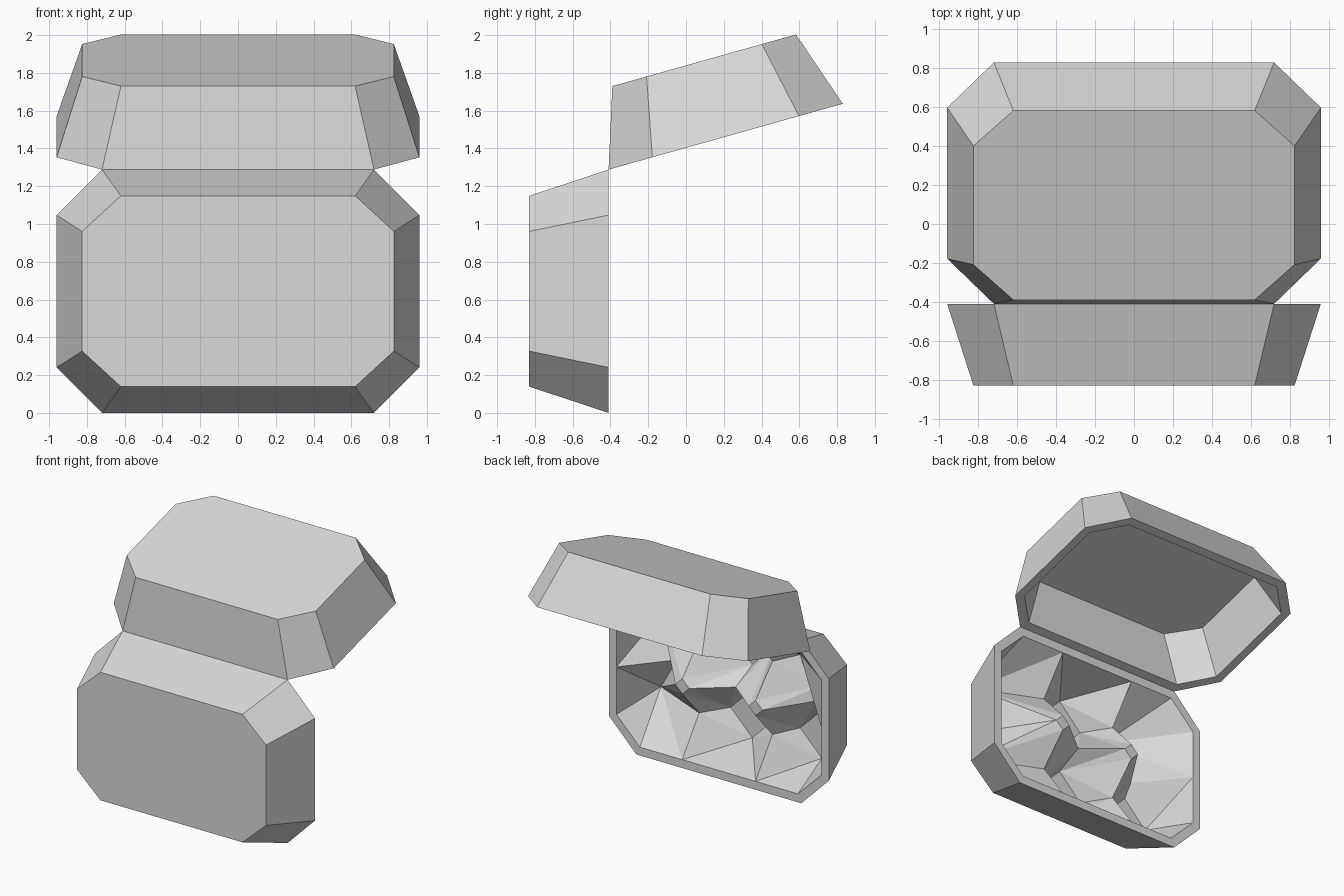
import bpy, bmesh, math
from mathutils import Vector

cube = bpy.data.objects.get("Cube")
if cube:
    bpy.data.objects.remove(cube, do_unlink=True)

pulp = bpy.data.materials.new("light_grey_pulp")
pulp.use_nodes = True
GREY = (0.7, 0.7, 0.7, 1)
pulp.diffuse_color = GREY
pulp.node_tree.nodes["Principled BSDF"].inputs["Base Color"].default_value = GREY

HALF = 0.644                          # half the depth of each tray
HINGE = Vector((0, -0.41, HALF * 2))
DEEP = 0.42                           # outer depth of each tray
TILT = math.radians(15.7)             # lid opening tilt


def octagon(hx, cx, hv, cv, d):
    """Chamfered rectangle at depth d, as local (x, v, d) points."""
    return [(cx, -hv, d), (hx, -cv, d), (hx, cv, d), (cx, hv, d),
            (-cx, hv, d), (-hx, cv, d), (-hx, -cv, d), (-cx, -hv, d)]


RIM = octagon(0.96, 0.72, HALF, 0.403, 0)
OUTER = octagon(0.825, 0.62, 0.505, 0.317, DEEP)
LIP = octagon(0.895, 0.69, 0.578, 0.375, 0)


class Tray:
    """Collects faces in tray coordinates and places them from the hinge."""

    def __init__(self, along, down):
        self.bm, self.cache = bmesh.new(), {}
        self.along, self.down = Vector(along), Vector(down)

    def vert(self, p):
        key = tuple(round(c, 4) for c in p)
        if key not in self.cache:
            x, v, d = p
            self.cache[key] = self.bm.verts.new(
                HINGE + Vector((x, 0, 0)) + self.along * (v + HALF) + self.down * d)
        return self.cache[key]

    def face(self, *points):
        self.bm.faces.new([self.vert(p) for p in points])

    def bridge(self, a, b):
        for i in range(len(a)):
            k = (i + 1) % len(a)
            self.face(a[i], a[k], b[k], b[i])

    def finish(self, name):
        bmesh.ops.recalc_face_normals(self.bm, faces=self.bm.faces)
        mesh = bpy.data.meshes.new(name)
        self.bm.to_mesh(mesh)
        self.bm.free()
        mesh.materials.append(pulp)
        bpy.context.collection.objects.link(bpy.data.objects.new(name, mesh))


# Lid: hollow tapered shell
lid = Tray((0, math.cos(TILT), math.sin(TILT)), (0, -math.sin(TILT), math.cos(TILT)))
ceiling = octagon(0.79, 0.58, 0.485, 0.3, 0.37)
lid.face(*OUTER)
lid.bridge(OUTER, RIM)
lid.bridge(RIM, LIP)
lid.bridge(LIP, ceiling)
lid.face(*ceiling)
lid.finish("carton_lid")

# Base: same shell, with the lip split where the cup dividers meet it
base = Tray((0, 0, -1), (0, -1, 0))
base.face(*OUTER)
base.bridge(OUTER, RIM)
PX, LX, LV = 0.32, LIP[1][0], LIP[3][1]   # peg position and lip half sizes
splits = {1: [(LX, 0, 0)], 3: [(PX, LV, 0), (-PX, LV, 0)],
          5: [(-LX, 0, 0)], 7: [(-PX, -LV, 0), (PX, -LV, 0)]}
lip_points = []
for i in range(8):
    k = (i + 1) % 8
    side = [LIP[i]] + splits.get(i, [])
    lip_points += side
    base.face(RIM[i], RIM[k], LIP[k], *reversed(side))

# Divider saddles and the two pegs with small diamond tips
SADDLE, SIDE_SADDLE, TIP = 0.21, 0.35, 0.06
CX, CV = (PX + LX) / 2, LV / 2
points = lip_points + [(0, 0, SADDLE)]
for s in (-1, 1):
    points += [(s * CX, 0, SIDE_SADDLE), (s * PX, CV, SADDLE), (s * PX, -CV, SADDLE)]
    peg = [(s * PX + TIP, 0, 0), (s * PX, TIP, 0),
           (s * PX - TIP, 0, 0), (s * PX, -TIP, 0)]
    points += peg
    base.face(*peg)


def gap(a, b):
    return (Vector(a) - Vector(b)).length


def cup(cx, cv, hx):
    """Faceted cup: stitches the cell border to a small diamond floor."""
    d, r = DEEP - 0.003, 0.19
    floor = [(cx + r, cv, d), (cx, cv + r, d), (cx - r, cv, d), (cx, cv - r, d)]
    edge = [p for p in points
            if abs(p[0] - cx) < hx + 0.001 and abs(p[1] - cv) < CV + 0.001]
    edge.sort(key=lambda p: math.atan2(p[1] - cv, p[0] - cx))
    first = min(range(len(edge)), key=lambda n: gap(edge[n], floor[0]))
    edge = edge[first:] + edge[:first]
    base.face(*floor)
    n, m = len(edge), len(floor)
    i = j = 0
    while i < n or j < m:
        a, a2 = edge[i % n], edge[(i + 1) % n]
        b, b2 = floor[j % m], floor[(j + 1) % m]
        if j == m or (i < n and gap(a2, b) <= gap(a, b2)):
            base.face(a, a2, b)
            i += 1
        else:
            base.face(a, b2, b)
            j += 1


for row in (-1, 1):
    for col in (-1, 0, 1):
        cup(col * CX, row * CV, PX if col == 0 else (LX - PX) / 2)
base.finish("carton_base")
